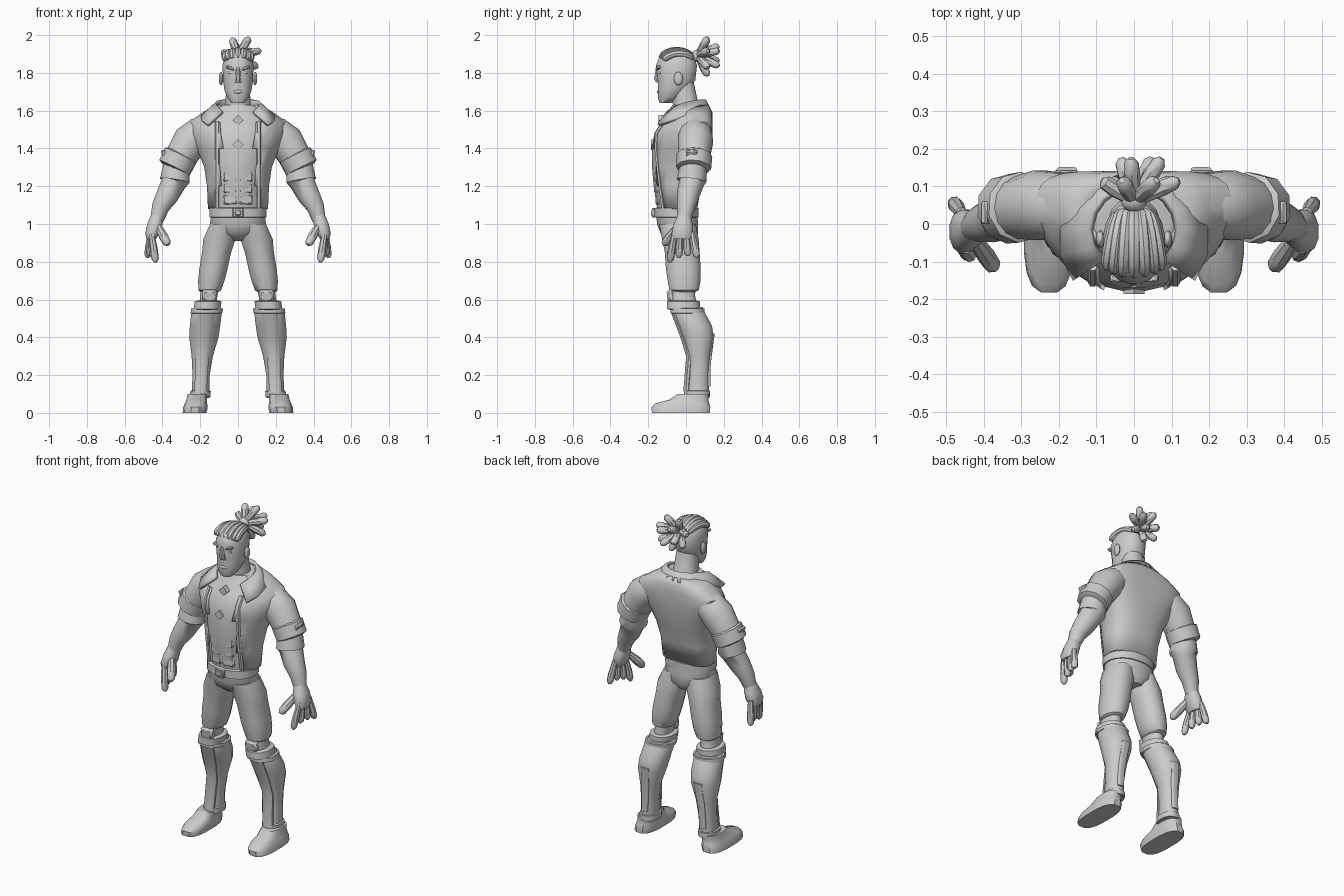
import bpy
import bmesh
from math import sin, cos, pi, radians, copysign
from mathutils import Vector, Matrix, Quaternion

default_cube = bpy.data.objects.get("Cube")
if default_cube:
    bpy.data.objects.remove(default_cube, do_unlink=True)

grey = bpy.data.materials.new("plain_grey")
grey.use_nodes = True
grey.diffuse_color = (.6, .6, .6, 1)
grey.node_tree.nodes["Principled BSDF"].inputs["Base Color"].default_value = grey.diffuse_color


def finish(name, bm, mirror=False, thickness=0, bevel=0, sharp=40):
    """Turn a bmesh into a shaded object with its modifiers."""
    bmesh.ops.recalc_face_normals(bm, faces=bm.faces)
    mesh = bpy.data.meshes.new(name)
    bm.to_mesh(mesh)
    bm.free()
    mesh.shade_smooth()
    mesh.set_sharp_from_angle(angle=radians(sharp))
    mesh.materials.append(grey)
    obj = bpy.data.objects.new(name, mesh)
    bpy.context.collection.objects.link(obj)
    if mirror:
        obj.modifiers.new("Mirror", "MIRROR")
    if thickness:
        obj.modifiers.new("Solidify", "SOLIDIFY").thickness = thickness
    if bevel:
        obj.modifiers.new("Bevel", "BEVEL").width = bevel


def skin(bm, rings, skip=None):
    """Join rings of points into a capped shell, or an open one where faces are skipped."""
    loops = [[bm.verts.new(point) for point in ring] for ring in rings]
    for lower, upper in zip(loops, loops[1:]):
        for i in range(len(lower)):
            quad = [lower[i - 1], lower[i], upper[i], upper[i - 1]]
            middle = sum((vert.co for vert in quad), Vector()) / len(quad)
            if not (skip and skip(middle)):
                bm.faces.new(quad)
    if not skip:
        bm.faces.new(loops[0])
        bm.faces.new(loops[-1])


def body_axis(z):
    return 0


def leg_axis(z):
    return .2 - .12 * z * z


def loft(name, rings, axis=body_axis, sides=16, power=2.2, bow=0, skip=None, **options):
    """Stack level ovals, each given as height, y centre, half width and half depth."""
    def rounded(value):
        return copysign(abs(value) ** (2 / power), value)

    def oval(z, y, half_width, half_depth):
        points = []
        for i in range(sides):
            angle = 2 * pi * (i + .5) / sides
            x = half_width * rounded(cos(angle))
            points.append(Vector((axis(z) + x, y + half_depth * rounded(sin(angle)) + bow * x * x, z)))
        return points
    bm = bmesh.new()
    skin(bm, [oval(*ring) for ring in rings], skip)
    finish(name, bm, **options)


def band(name, z, y, half_width, half_depth, height, **options):
    """A raised strap around a limb or the waist."""
    outline = ((-.5, .8), (-.4, 1), (.4, 1), (.5, .8))
    loft(name, [(z + height * up, y, half_width * out, half_depth * out) for up, out in outline], **options)


def tubes(name, paths, sides=12, **options):
    """Round tubes along paths of x, y, z and radius."""
    bm = bmesh.new()
    for path in paths:
        centres = [Vector(point[:3]) for point in path]
        rings, turn, previous = [], Quaternion(), Vector((0, 0, 1))
        for i, centre in enumerate(centres):
            ahead = centres[min(i + 1, len(path) - 1)]
            tangent = (ahead - centres[max(i - 1, 0)]).normalized()
            turn = previous.rotation_difference(tangent) @ turn
            previous = tangent
            angles = [2 * pi * k / sides for k in range(sides)]
            rings.append([centre + turn @ Vector((cos(a), sin(a), 0)) * path[i][3] for a in angles])
        skin(bm, rings)
    finish(name, bm, **options)


def digit(start, end, radius):
    """A straight finger or lock with a rounded tip."""
    start, end = Vector(start), Vector(end)
    return [(*start.lerp(end, t), radius * swell) for t, swell in ((0, .7), (.6, 1), (.9, .9), (1, .4))]


def box(name, centre, size, turn=0, axis="Y", **options):
    bm = bmesh.new()
    place = Matrix.Translation(centre) @ Matrix.Rotation(radians(turn), 4, axis) @ Matrix.Diagonal((*size, 1))
    bmesh.ops.create_cube(bm, size=1, matrix=place)
    finish(name, bm, **options)


def ball(name, centre, radii, **options):
    bm = bmesh.new()
    place = Matrix.Translation(centre) @ Matrix.Diagonal((*radii, 1))
    bmesh.ops.create_uvsphere(bm, u_segments=14, v_segments=9, radius=1, matrix=place)
    finish(name, bm, **options)


# Open jacket over the chest
torso = [(1.08, -.05, .16, .11), (1.2, -.05, .165, .13), (1.3, -.04, .18, .15), (1.4, -.03, .22, .16),
         (1.48, -.02, .26, .16), (1.54, 0, .26, .14), (1.59, .02, .19, .12), (1.63, .02, .12, .1)]
opening = .11


def in_opening(point):
    return abs(point.x) < opening and point.y < 0


loft("jacket", torso, sides=28, bow=.9, skip=in_opening, thickness=.012)
loft("chest", [(z, y, width * .92, depth * .94) for z, y, width, depth in torso], sides=28, bow=.9)
tubes("jacket_edges", [[(opening, y + .012 - depth * (1 - (opening / width) ** 2) ** .5, z, .012)
                        for z, y, width, depth in torso[:-2]]], sides=6, mirror=True)
for row, name in enumerate(("lower", "middle", "upper")):
    box(name + "_belly_muscles", (.04, -.148 - .006 * row, 1.13 + .06 * row), (.075, .02, .055), 9, "Z",
        mirror=True, bevel=.008)
box("chest_diamond", (0, -.176, 1.42), (.04, .02, .04), 45)
box("collar_diamond", (0, -.13, 1.55), (.04, .03, .04), 45)

# Folded collar, swept from the nape to the front point
bm = bmesh.new()
steps = 6
fold, hem = [], []
for i in range(steps + 1):
    t = i / steps
    across, along = sin(.75 * pi * t), cos(.75 * pi * t)
    fold.append(bm.verts.new((.12 * across, .12 * along - .015, 1.66 - .06 * t ** 3)))
    hem.append(bm.verts.new(((.13 + .1 * t) * across, (.14 + .06 * t) * along - .01, 1.61 - .08 * t ** 2)))
for i in range(steps):
    bm.faces.new((fold[i], fold[i + 1], hem[i + 1], hem[i]))
finish("collar", bm, mirror=True, thickness=.018)

# Neck and head
loft("neck", [(1.54, .03, .09, .09), (1.62, 0, .07, .07), (1.76, -.02, .06, .06)])
loft("head", [(1.64, -.11, .036, .03), (1.67, -.09, .058, .06), (1.71, -.07, .073, .08), (1.76, -.05, .08, .1),
              (1.84, -.05, .083, .11), (1.9, -.05, .066, .085), (1.92, -.05, .03, .04)], sides=20, sharp=60)
loft("nose", [(1.75, -.14, .02, .02), (1.77, -.15, .018, .02), (1.83, -.15, .01, .01)], sides=8)
box("brows", (.04, -.145, 1.825), (.05, .02, .014), -18, mirror=True, bevel=.004)
ball("eyes", (.036, -.135, 1.8), (.016, .012, .008), mirror=True)
ball("lips", (0, -.145, 1.7), (.026, .01, .01))
ball("chin", (0, -.12, 1.66), (.03, .02, .02))
ball("ears", (.09, -.04, 1.77), (.012, .024, .036), mirror=True)

# Braided hair rows running back to a tied bunch
rows, steps = [], 8
for k in range(-3, 4):
    row = []
    for j in range(steps + 1):
        t = j / steps
        angle = pi * (.13 + .75 * t)
        spread = sin(k * .4) * (1 - t * t / 2)
        row.append((.076 * spread, -.05 - .095 * cos(angle) * (1 - spread ** 2 / 4),
                    1.85 + .07 * sin(angle) * (1 - .4 * spread ** 2), .018 if 0 < t < 1 else .01))
    rows.append(row)
tubes("hair_rows", rows, sides=8)
root = Vector((0, .06, 1.89))
ball("hair_tie", root, (.034, .03, .034))
locks = []
for count, tilt, reach in ((7, 62, .12), (4, 28, .13)):
    for k in range(count):
        around, out = 2 * pi * (k + .3) / count, sin(radians(tilt))
        way = Vector((out * cos(around) + .15, cos(radians(tilt)), out * sin(around)))
        locks.append(digit(root, root + way * reach, .022))
tubes("hair_locks", locks, sides=8)

# Sleeves, rolled cuffs and forearms
tubes("sleeves", [[(.15, .05, 1.5, .07), (.2, .05, 1.48, .088), (.25, .05, 1.44, .095), (.325, .04, 1.32, .08)]],
      sides=14, mirror=True)
cuff_top, cuff_end = Vector((.3, .045, 1.37)), Vector((.34, .04, 1.29))
tubes("rolled_cuffs", [[(*cuff_top.lerp(cuff_end, t), r) for t, r in ((0, .08), (.1, .095), (.9, .093), (1, .07))]],
      sides=10, mirror=True)
box("cuff_tabs", (.385, .03, 1.36), (.02, .06, .07), 28, mirror=True, bevel=.005)
tubes("forearms", [[(.325, .04, 1.32, .07), (.335, .03, 1.23, .08), (.34, .03, 1.22, .067),
                    (.375, .01, 1.15, .06), (.41, 0, 1.09, .048), (.43, -.01, 1.02, .036)]],
      sides=14, mirror=True)


# Hands
def hand_axis(z):
    return .455 - .25 * (z - .94)


loft("palms", [(1.05, -.01, .033, .033), (1, -.015, .042, .052), (.95, -.02, .04, .06), (.92, -.02, .025, .05)],
     axis=hand_axis, sides=12, mirror=True)
fingers = [digit((.46, y, .96), (.465 + y / 2, 1.6 * y + .01, .83 - y * y * 9), .021) for y in (.03, 0, -.03, -.06)]
thumb = digit((.43, -.03, 1), (.37, -.12, .89), .025)
tubes("fingers_and_thumbs", fingers + [thumb], sides=8, mirror=True)

# Hips and belt
loft("hips", [(1.08, -.05, .14, .11), (1, -.045, .15, .11), (.95, -.035, .12, .1), (.91, -.02, .05, .06)], sides=20)
band("belt", 1.06, -.05, .152, .118, .06, sides=20)
box("belt_buckle", (0, -.17, 1.06), (.056, .02, .05), bevel=.004)
box("buckle_centre", (0, -.177, 1.06), (.034, .016, .028), bevel=.004)

# Trouser legs and knees
leg = {"axis": leg_axis, "sides": 12, "mirror": True}
loft("trouser_legs", [(1, -.045, .07, .1), (.92, -.03, .088, .1), (.85, -.02, .079, .095), (.76, -.014, .077, .095),
                      (.7, -.01, .072, .09), (.65, -.01, .062, .08), (.64, -.01, .05, .06)], **leg)
loft("knees", [(.68, -.015, .05, .07), (.62, -.02, .046, .07), (.53, 0, .05, .07)], **leg)
band("knee_straps", .57, -.014, .073, .09, .05, **leg)
box("knee_pads", (.15, -.08, .62), (.08, .04, .066), 8, "X", mirror=True, bevel=.012)

# Boots
loft("boot_shafts", [(.56, .01, .07, .08), (.53, .015, .083, .088), (.46, .047, .083, .094), (.4, .062, .08, .086),
                     (.3, .07, .058, .06), (.2, .066, .047, .056), (.08, .06, .048, .064)], **leg)
band("boot_rims", .54, .007, .087, .093, .03, **leg)
loft("shin_guards", [(.53, -.06, .045, .02), (.4, -.01, .042, .02), (.3, .02, .036, .02), (.11, .005, .034, .02)], **leg)
loft("calf_plates", [(.42, .14, .028, .012), (.25, .118, .022, .012), (.14, .118, .02, .012)], power=4, **leg)
band("ankle_bands", .1, .058, .056, .072, .04, **leg)


# Shoes, with the toes turned slightly outward
def shoe_axis(z):
    return .23 - .15 * z


loft("shoes", [(0, -.027, .064, .156), (.03, -.027, .066, .158), (.05, -.02, .06, .145), (.07, .015, .055, .105),
               (.1, .04, .052, .085)], axis=shoe_axis, power=2.8, sharp=35, mirror=True)
